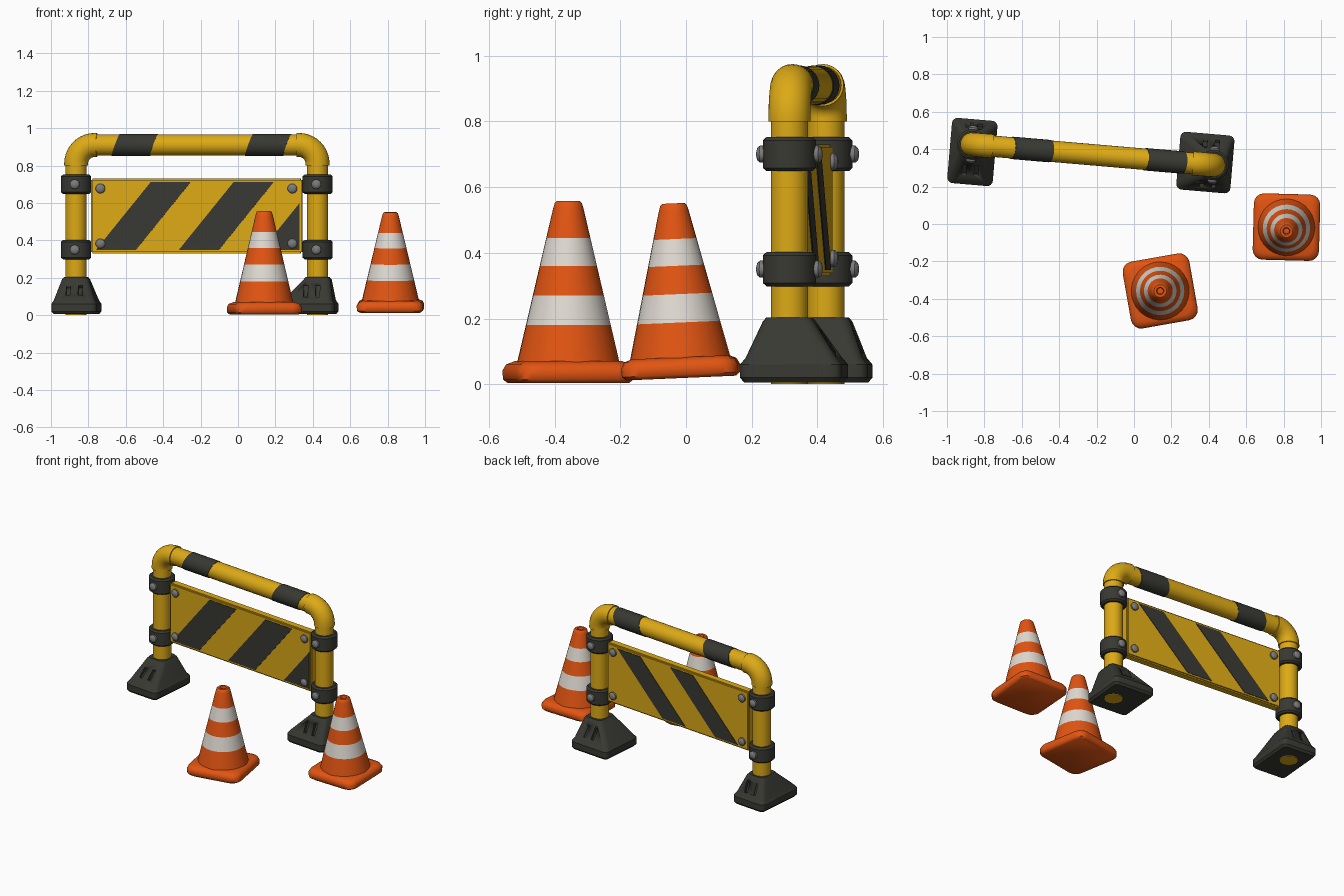
import bpy, bmesh, math
from math import sin, cos, pi, radians
from mathutils import Matrix, Vector

if "Cube" in bpy.data.objects:
    bpy.data.objects.remove(bpy.data.objects["Cube"], do_unlink=True)


def material(name, rgb):
    m = bpy.data.materials.new(name)
    m.use_nodes = True
    m.diffuse_color = (*rgb, 1)
    m.node_tree.nodes["Principled BSDF"].inputs["Base Color"].default_value = (*rgb, 1)
    return m


YELLOW = material("safety_yellow", (0.72, 0.40, 0.008))
DARK = material("dark_rubber", (0.04, 0.04, 0.033))
ORANGE = material("cone_orange", (0.76, 0.09, 0.006))
WHITE = material("reflective_white", (0.74, 0.70, 0.64))
STEEL = material("bolt_steel", (0.2, 0.2, 0.2))

BARRIER = Matrix.Translation((-0.22, 0.37, 0)) @ Matrix.Rotation(radians(-4.9), 4, 'Z')
HALF = 0.648        # post distance from the barrier centre
RAIL_Z = 0.91
BEND = 0.10
TUBE = 0.057


def make(name, bm, mats, frame=BARRIER, angle=35):
    bmesh.ops.recalc_face_normals(bm, faces=bm.faces)
    bm.transform(frame)
    mesh = bpy.data.meshes.new(name)
    bm.to_mesh(mesh)
    bm.free()
    for m in mats:
        mesh.materials.append(m)
    ob = bpy.data.objects.new(name, mesh)
    bpy.context.collection.objects.link(ob)
    bpy.ops.object.select_all(action='DESELECT')
    ob.select_set(True)
    bpy.context.view_layer.objects.active = ob
    bpy.ops.object.shade_smooth_by_angle(angle=radians(angle))
    return ob


def loft(rings, bands=None):
    """Skin a stack of equal rings and cap both ends; bands gives a material per step."""
    bm = bmesh.new()
    rows = [[bm.verts.new(p) for p in ring] for ring in rings]
    n = len(rows[0])
    for k, (a, b) in enumerate(zip(rows, rows[1:])):
        for i in range(n):
            f = bm.faces.new((a[i], a[(i + 1) % n], b[(i + 1) % n], b[i]))
            f.material_index = bands[k] if bands else 0
    bm.faces.new(rows[0])
    bm.faces.new(rows[-1])
    return bm


def lathe(profile, segs=24, bands=None):
    return loft([[Vector((r * cos(2 * pi * i / segs), r * sin(2 * pi * i / segs), z))
                  for i in range(segs)] for r, z in profile], bands)


def rounded_rect(hx, hy, r, z, cx=0, cy=0):
    pts = []
    for q, (sx, sy) in enumerate(((1, 1), (-1, 1), (-1, -1), (1, -1))):
        for i in range(5):
            a = pi / 2 * (q + i / 4)
            pts.append(Vector((cx + sx * (hx - r) + r * cos(a), cy + sy * (hy - r) + r * sin(a), z)))
    return pts


def rail_ring(x, r, shear=0, segs=24):
    return [Vector((x + shear * sin(t), r * cos(t), RAIL_Z + r * sin(t)))
            for t in (2 * pi * i / segs for i in range(segs))]


def box(size, frame):
    bm = bmesh.new()
    bmesh.ops.create_cube(bm, size=1)
    bm.transform(frame @ Matrix.Diagonal((*size, 1)))
    return bm


def bolt(name, x, y, z, side):
    """Domed bolt head pointing along local y."""
    turn = Matrix.Translation((x, side * y, z)) @ Matrix.Rotation(-side * pi / 2, 4, 'X')
    make(name, lathe([(0.026, -0.01), (0.026, 0.01), (0.019, 0.018), (0.008, 0.021)], 12),
         [STEEL], BARRIER @ turn)


# Top rail with its slanted dark bands
make("top_rail", loft([rail_ring(s * (HALF - BEND), TUBE) for s in (-1, 1)]), [YELLOW])
for label, x0, x1 in (("right", -0.435, -0.23), ("left", 0.28, 0.485)):
    make(label + "_rail_band", loft([rail_ring(x, TUBE + 0.003, 0.022) for x in (x0, x1)]), [DARK])


def elbow(side):
    rings = []
    stops = [(0, -0.01)] + [(pi / 2 * i / 10, 0) for i in range(11)] + [(pi / 2, 0.012)]
    for a, slide in stops:
        out = Vector((side * cos(a), 0, sin(a)))
        along = Vector((-side * sin(a), 0, cos(a)))
        centre = Vector((side * (HALF - BEND), 0, RAIL_Z - BEND)) + out * BEND + along * slide
        rings.append([centre + 0.064 * (out * cos(t) + Vector((0, sin(t), 0)))
                      for t in (2 * pi * i / 24 for i in range(24))])
    return loft(rings)


def foot(name, x, cx, cy, hx, hy):
    """Tapered rubber foot with two slots in the front and back slopes."""
    rings = [rounded_rect(hx - 0.012, hy - 0.012, 0.02, 0.006, cx, cy),
             rounded_rect(hx, hy, 0.03, 0.02, cx, cy),
             rounded_rect(hx, hy, 0.03, 0.06, cx, cy),
             rounded_rect(hx - 0.012, hy - 0.016, 0.03, 0.08, cx, cy),
             rounded_rect(0.072, 0.078, 0.03, 0.19),
             rounded_rect(0.062, 0.068, 0.03, 0.203)]
    place = BARRIER @ Matrix.Translation((x, 0, 0))
    ob = make(name, loft(rings), [DARK], place, 30)
    for side in (-1, 1):
        low = cy + side * (hy - 0.016)
        high = side * 0.078
        tilt = math.atan2(high - low, 0.11)
        for dx in (-0.032, 0.032):
            spot = Matrix.Translation((cx / 2 + dx, (low + high) / 2, 0.13)) @ Matrix.Rotation(-tilt, 4, 'X')
            cutter = make("slot_cutter", box((0.022, 0.03, 0.075), spot), [DARK], place)
            cutter.hide_render = True
            mod = ob.modifiers.new("slot", 'BOOLEAN')
            mod.object = cutter
            mod.solver = 'EXACT'
            bpy.context.view_layer.objects.active = ob
            bpy.ops.object.modifier_apply(modifier=mod.name)
            bpy.data.objects.remove(cutter, do_unlink=True)


# Posts, elbows, clamps and clamp bolts on each side
for label, side in (("right", -1), ("left", 1)):
    place = BARRIER @ Matrix.Translation((side * HALF, 0, 0))
    make(label + "_post", lathe([(TUBE, 0.001), (TUBE, 0.82)]), [YELLOW], place)
    make(label + "_elbow", elbow(side), [YELLOW])
    for level, z in (("lower", 0.35), ("upper", 0.70)):
        ring = [(0.07, z - 0.052), (0.081, z - 0.042), (0.081, z + 0.042), (0.07, z + 0.052)]
        make(f"{label}_{level}_clamp", lathe(ring), [DARK], place)
        for face, s in (("front", -1), ("back", 1)):
            bolt(f"{label}_{level}_clamp_bolt_{face}", side * HALF, 0.08, z, s)
foot("right_foot", -HALF, 0.005, -0.04, 0.122, 0.175)
foot("left_foot", HALF, -0.045, 0.01, 0.145, 0.155)

# Sign panel
PANEL_Z, PANEL_HX, PANEL_HZ, PANEL_HY = 0.53, 0.566, 0.2, 0.028
bm = box((2 * PANEL_HX, 2 * PANEL_HY, 2 * PANEL_HZ), Matrix.Translation((0, 0, PANEL_Z)))
bmesh.ops.bevel(bm, geom=bm.edges[:], offset=0.008, segments=2, affect='EDGES')
make("sign_panel", bm, [YELLOW])
for label, sx in (("right", -1), ("left", 1)):
    for level, sz in (("lower", -1), ("upper", 1)):
        for face, s in (("front", -1), ("back", 1)):
            bolt(f"panel_bolt_{label}_{level}_{face}", sx * 0.515, PANEL_HY, PANEL_Z + sz * 0.147, s)


def stripe(name, x, width, lean, side):
    """Thin slanted plate trimmed at the panel edge."""
    y = side * PANEL_HY
    lo, hi = PANEL_Z - 0.182, PANEL_Z + 0.182
    bm = bmesh.new()
    bm.faces.new([bm.verts.new(p) for p in ((x, y, lo), (x + width, y, lo),
                                            (x + width + lean, y, hi), (x + lean, y, hi))])
    bmesh.ops.bisect_plane(bm, geom=bm.verts[:] + bm.edges[:] + bm.faces[:],
                           plane_co=(0.553, 0, 0), plane_no=(1, 0, 0), clear_outer=True)
    ext = bmesh.ops.extrude_face_region(bm, geom=bm.faces[:])
    bmesh.ops.translate(bm, vec=(0, side * 0.003, 0),
                        verts=[v for v in ext["geom"] if isinstance(v, bmesh.types.BMVert)])
    make(name, bm, [DARK])


for i in range(3):
    stripe(f"front_stripe_{i + 1}", -0.54 + 0.445 * i, 0.215, 0.295, -1)
for i in range(2):
    stripe(f"back_stripe_{i + 1}", -0.48 + 0.42 * i, 0.18, 0.36, 1)


# Traffic cones: square base plus banded hollow-tipped body
def cone(name, frame):
    base = [rounded_rect(h, h, 0.055, z) for h, z in
            ((0.168, 0.004), (0.18, 0.015), (0.181, 0.042), (0.172, 0.06), (0.15, 0.07))]
    make(name + "_base", loft(base), [ORANGE], frame, 50)

    def radius(z):
        return 0.155 - 0.234 * (z - 0.07)
    levels = (0.06, 0.18, 0.27, 0.36, 0.445, 0.535)
    profile = [(radius(z), z) for z in levels]
    profile += [(0.041, 0.552), (0.034, 0.558), (0.02, 0.558), (0.015, 0.54), (0.015, 0.50)]
    make(name + "_body", lathe(profile, 28, [0, 1, 0, 1] + [0] * 6), [ORANGE, WHITE], frame)


cone("front_cone", Matrix.Translation((0.14, -0.358, 0)) @ Matrix.Rotation(radians(10), 4, 'Z'))
cone("side_cone", Matrix.Translation((0.815, -0.015, 0.015)) @ Matrix.Rotation(radians(2.5), 4, 'X')
     @ Matrix.Rotation(radians(-1.5), 4, 'Z') @ Matrix.Diagonal((0.98, 0.98, 0.96, 1)))
